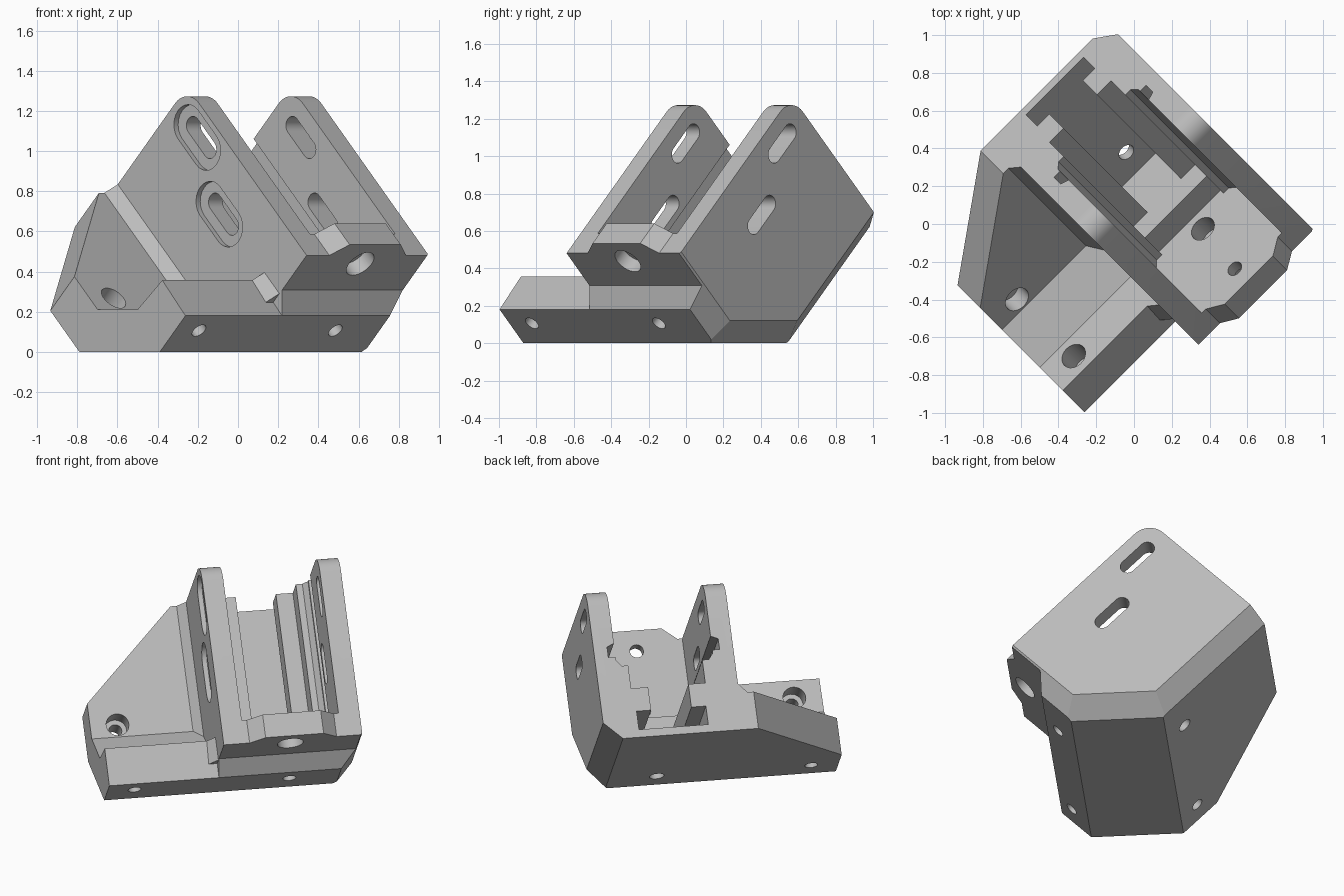
import bpy, bmesh, math
from mathutils import Matrix, Vector

cube = bpy.data.objects.get("Cube")
if cube:
    bpy.data.objects.remove(cube)

# Local frame: b across the channel, p along it (up and back), q out of its floor
R = math.sqrt(0.5)
TILT = Matrix(((R, -0.5, 0.5), (R, 0.5, -0.5), (0, R, R))).to_4x4()
PLACE = {"b": lambda u, v, w: (w, u, v),
         "p": lambda u, v, w: (u, w, v),
         "q": lambda u, v, w: (u, v, w)}
MID = 0.22      # channel centre line
END = 1.04      # upper end of the channel
helpers = []


def prism(name, outline, axis, lo, hi, trims=()):
    """Extrude an outline along a local axis, then trim it with planes."""
    bm = bmesh.new()
    place = PLACE[axis]
    base = bm.faces.new([bm.verts.new(place(u, v, lo)) for u, v in outline])
    ext = bmesh.ops.extrude_face_region(bm, geom=[base])
    shift = Vector(place(0, 0, hi - lo))
    bmesh.ops.translate(bm, vec=shift,
                        verts=[g for g in ext["geom"] if isinstance(g, bmesh.types.BMVert)])
    for normal, dist in trims:
        n = Vector(normal)
        cut = bmesh.ops.bisect_plane(bm, geom=bm.verts[:] + bm.edges[:] + bm.faces[:],
                                     plane_co=n * dist / n.length_squared, plane_no=n,
                                     clear_outer=True)
        edges = [g for g in cut["geom_cut"] if isinstance(g, bmesh.types.BMEdge)]
        bmesh.ops.holes_fill(bm, edges=edges, sides=0)
    bmesh.ops.recalc_face_normals(bm, faces=bm.faces[:])
    mesh = bpy.data.meshes.new(name)
    bm.to_mesh(mesh)
    bm.free()
    obj = bpy.data.objects.new(name, mesh)
    bpy.context.scene.collection.objects.link(obj)
    return obj


def arc(u, v, r, start, stop, steps):
    return [(u + r * math.cos(math.radians(start + (stop - start) * i / steps)),
             v + r * math.sin(math.radians(start + (stop - start) * i / steps)))
            for i in range(steps + 1)]


def circle(u, v, r):
    return arc(u, v, r, 0, 348.75, 31)


def stadium(u, v, half, r):
    s = half - r
    return arc(u + s, v, r, -90, 90, 12) + arc(u - s, v, r, 90, 270, 12)


def mirrored(half):
    return [(MID + w, q) for w, q in half] + [(MID - w, q) for w, q in reversed(half)]


def combine(target, operation, part):
    part.hide_render = True
    mod = target.modifiers.new(part.name, "BOOLEAN")
    mod.operation = operation
    mod.solver = "EXACT"
    mod.object = part
    helpers.append(part)


# Main body with rounded upper corner and chamfered lower outer edges
side = [(-0.15, 0.83), (-0.15, 0.585), (-0.24, 0.495), (-0.24, 0.24), (0.16, -0.16),
        (END, -0.16)] + arc(END - 0.12, 0.71, 0.12, 0, 90, 10)
bracket = prism("bracket", side, "b", -0.21, 0.65,
                [((1, -1, 0), 0.79), ((1, -R, -R), 0.53), ((1, 0, -1), 0.70)])

# Side flange with its clamping block and slanted outer corner
flange = [(-0.24, 0.24), (0.16, -0.16), (END, -0.16), (END, 0.08), (0.22, 0.08),
          (0.02, 0.28), (0.0, 0.505), (-0.24, 0.495)]
combine(bracket, "UNION", prism("flange", flange, "b", -0.89, -0.15, [((-1, 1, 0), 1.34)]))

# Chamfered fillets where the wall meets the flange
for name, q, lo, hi in (("flange_fillet", 0.08, 0.01, END), ("block_fillet", 0.5, -0.149, 0.0)):
    tri = [(-0.27, q - 0.01), (-0.18, q - 0.01), (-0.18, q + 0.06), (-0.21, q + 0.06)]
    combine(bracket, "UNION", prism(name, tri, "p", lo, hi))

# Channel: grooved upper part, then the stepped slot below it
upper = [(0.23, 0.28), (0.23, 0.31), (0.27, 0.31), (0.30, 0.35), (0.30, 0.37),
         (0.345, 0.37), (0.345, 0.44), (0.30, 0.46), (0.30, 1.2)]
lower = [(0.215, -0.11), (0.215, 0.01), (0.125, 0.01), (0.125, 0.16), (0.23, 0.16), (0.23, 0.3)]
combine(bracket, "DIFFERENCE", prism("channel_cutter", mirrored(upper), "p", 0.0, 1.3))
combine(bracket, "DIFFERENCE", prism("slot_cutter", mirrored(lower), "p", 0.15, 1.3))

# Raised middle of the front end plate
hat = [(0.27, 0.75), (0.27, 0.83), (0.18, 0.905)]
combine(bracket, "UNION", prism("end_plate_top", mirrored(hat), "p", -0.15, 0.0))

# Long holes through both walls, recessed on the flange side
for i, (p, q) in enumerate(((0.81, 0.70), (0.43, 0.54))):
    combine(bracket, "DIFFERENCE",
            prism(f"long_hole_{i}", stadium(p, q, 0.13, 0.046), "b", -0.5, 0.9))
    combine(bracket, "DIFFERENCE",
            prism(f"long_recess_{i}", stadium(p, q, 0.19, 0.1), "b", -0.4, -0.18))

# Round screw holes: axis, position, radius, range
HOLES = [("q", -0.72, 0.30, 0.04, -0.4, 0.3), ("q", -0.72, 0.30, 0.07, -0.03, 0.3),
         ("q", 0.24, 0.31, 0.045, -0.4, 0.0),
         ("p", -0.72, 0.39, 0.04, -0.4, 0.2), ("p", -0.72, 0.39, 0.07, -0.12, 0.2),
         ("p", 0.24, 0.39, 0.04, -0.4, 0.1), ("p", 0.24, 0.39, 0.07, -0.12, 0.1),
         ("p", 0.21, 0.77, 0.042, -0.4, 0.2), ("p", 0.21, 0.77, 0.08, -0.4, -0.07)]
for i, (axis, u, v, r, lo, hi) in enumerate(HOLES):
    combine(bracket, "DIFFERENCE", prism(f"hole_{i}", circle(u, v, r), axis, lo, hi))

# Bake the cuts, tilt into place and remove the helpers
bpy.context.view_layer.update()
graph = bpy.context.evaluated_depsgraph_get()
final = bpy.data.meshes.new_from_object(bracket.evaluated_get(graph))
bracket.modifiers.clear()
bracket.data = final
final.transform(TILT)
for part in helpers:
    bpy.data.objects.remove(part)

# Single plain grey
grey = bpy.data.materials.new("plain grey")
grey.use_nodes = True
colour = (0.5, 0.5, 0.5, 1)
grey.diffuse_color = colour
grey.node_tree.nodes["Principled BSDF"].inputs["Base Color"].default_value = colour
final.materials.clear()
final.materials.append(grey)

bpy.context.view_layer.objects.active = bracket
bracket.select_set(True)
bpy.ops.object.shade_smooth_by_angle(angle=math.radians(25))
